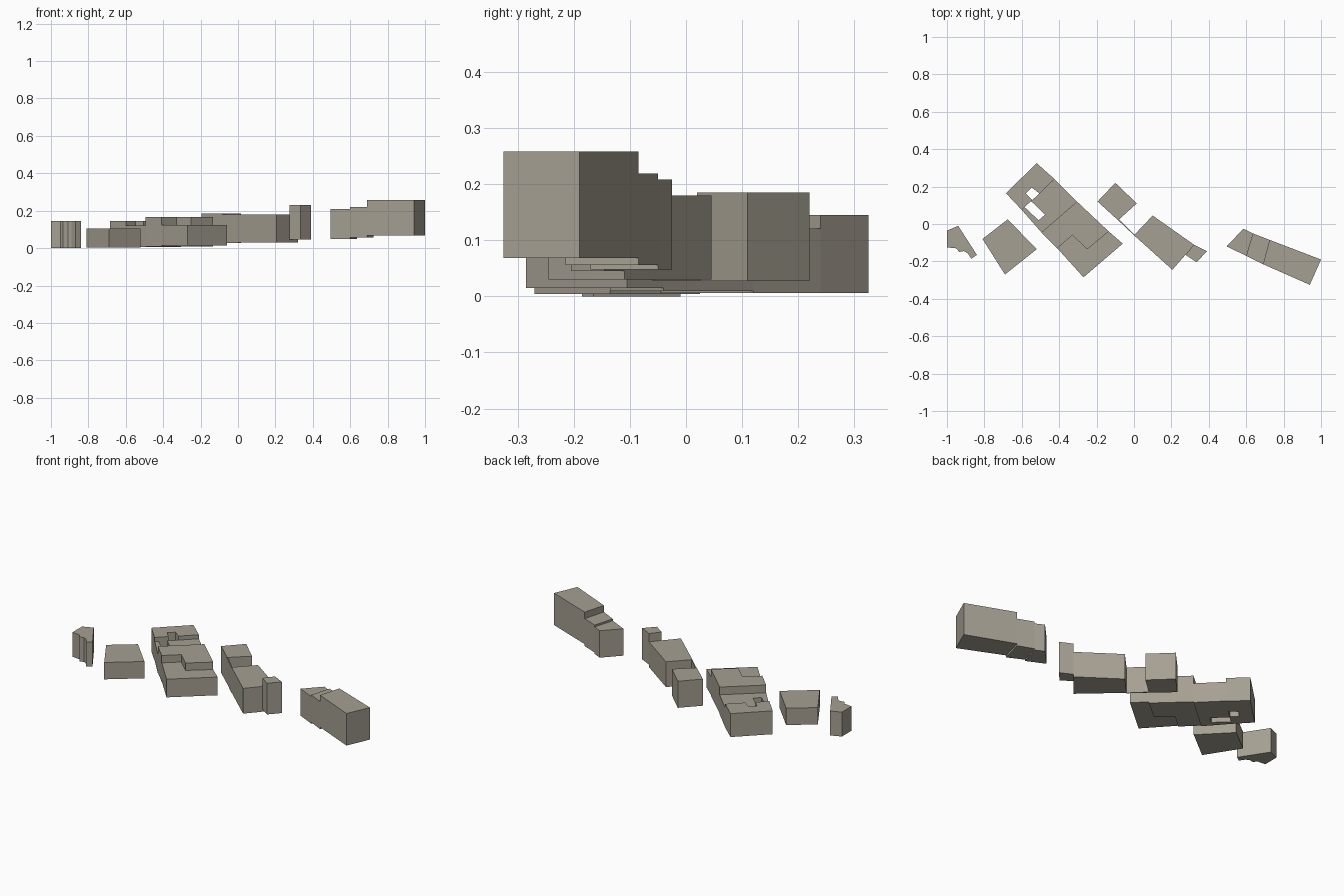
import bpy
import bmesh

# Remove the default cube
default_cube = bpy.data.objects.get("Cube")
if default_cube:
    bpy.data.objects.remove(default_cube, do_unlink=True)

# Single stone colour shared by every building
stone = bpy.data.materials.new("warm_grey_stone")
stone.use_nodes = True
stone_colour = (0.38, 0.35, 0.29, 1)
stone.diffuse_color = stone_colour
stone.node_tree.nodes["Principled BSDF"].inputs["Base Color"].default_value = stone_colour


def building(name, bottom, top, outline):
    """Extrude a flat ground outline into a closed block."""
    bm = bmesh.new()
    base = bm.faces.new([bm.verts.new((x, y, bottom)) for x, y in outline])
    extruded = bmesh.ops.extrude_face_region(bm, geom=[base], use_keep_orig=True)
    for element in extruded["geom"]:
        if isinstance(element, bmesh.types.BMVert):
            element.co.z = top
    bmesh.ops.recalc_face_normals(bm, faces=bm.faces)
    mesh = bpy.data.meshes.new(name)
    bm.to_mesh(mesh)
    bm.free()
    mesh.materials.append(stone)
    block = bpy.data.objects.new(name, mesh)
    bpy.context.scene.collection.objects.link(block)
    return block


# Small end house with a ragged rear wall
building("end_house", 0, .145, [
    (-1, -.035), (-.94, -.01), (-.84, -.165), (-.87, -.185), (-.89, -.155),
    (-.91, -.145), (-.935, -.15), (-.95, -.13), (-1, -.125)])

# Low square house
building("low_house", .004, .104, [
    (-.81, -.08), (-.675, .025), (-.52, -.135), (-.69, -.27)])

# Large block: corners shared by its neighbouring wings
yard_west, yard_east = (-.6, .075), (-.425, .24)
middle_west, middle_east = (-.495, -.045), (-.305, .12)
step_line = [(-.41, -.13), (-.33, -.06), (-.25, -.135), (-.135, -.04)]

building("courtyard_rear_wing", .006, .145, [
    (-.685, .165), yard_west, (-.545, .128), (-.58, .163),
    (-.547, .195), (-.505, .163), yard_east, (-.52, .325)])
building("courtyard_inner_wing", .006, .121, [
    yard_east, (-.55, .122), (-.475, .05), (-.51, .02),
    (-.585, .09), yard_west, middle_west, middle_east])
building("tall_middle_wing", .01, .167, [middle_west, *step_line, middle_east])
building("front_wing", .015, .123, [*step_line, (-.06, -.105), (-.27, -.285)])

# Square tower house and the thin wall joining it to the next house
building("square_house", .027, .185, [
    (-.195, .12), (-.1, .22), (.015, .11), (-.085, .02)])
building("linking_wall", .027, .18, [
    (-.085, .02), (-.08, .025), (.003, -.057), (0, -.06)])

# Long house with a taller annex at its corner
building("long_house", .03, .18, [
    (0, -.06), (.1, .045), (.32, -.11), (.275, -.165), (.205, -.245)])
building("tall_annex", .045, .23, [
    (.275, -.165), (.32, -.11), (.39, -.145), (.335, -.205)])

# Terrace that steps up towards its far end
low_joint = [(.6, -.17), (.635, -.05)]
high_joint = [(.69, -.215), (.725, -.085)]
building("terrace_low", .048, .208, [(.495, -.12), *low_joint, (.585, -.025)])
building("terrace_middle", .056, .219, [*low_joint, *reversed(high_joint)])
building("terrace_high", .068, .258, [*high_joint, (1, -.19), (.94, -.325)])
